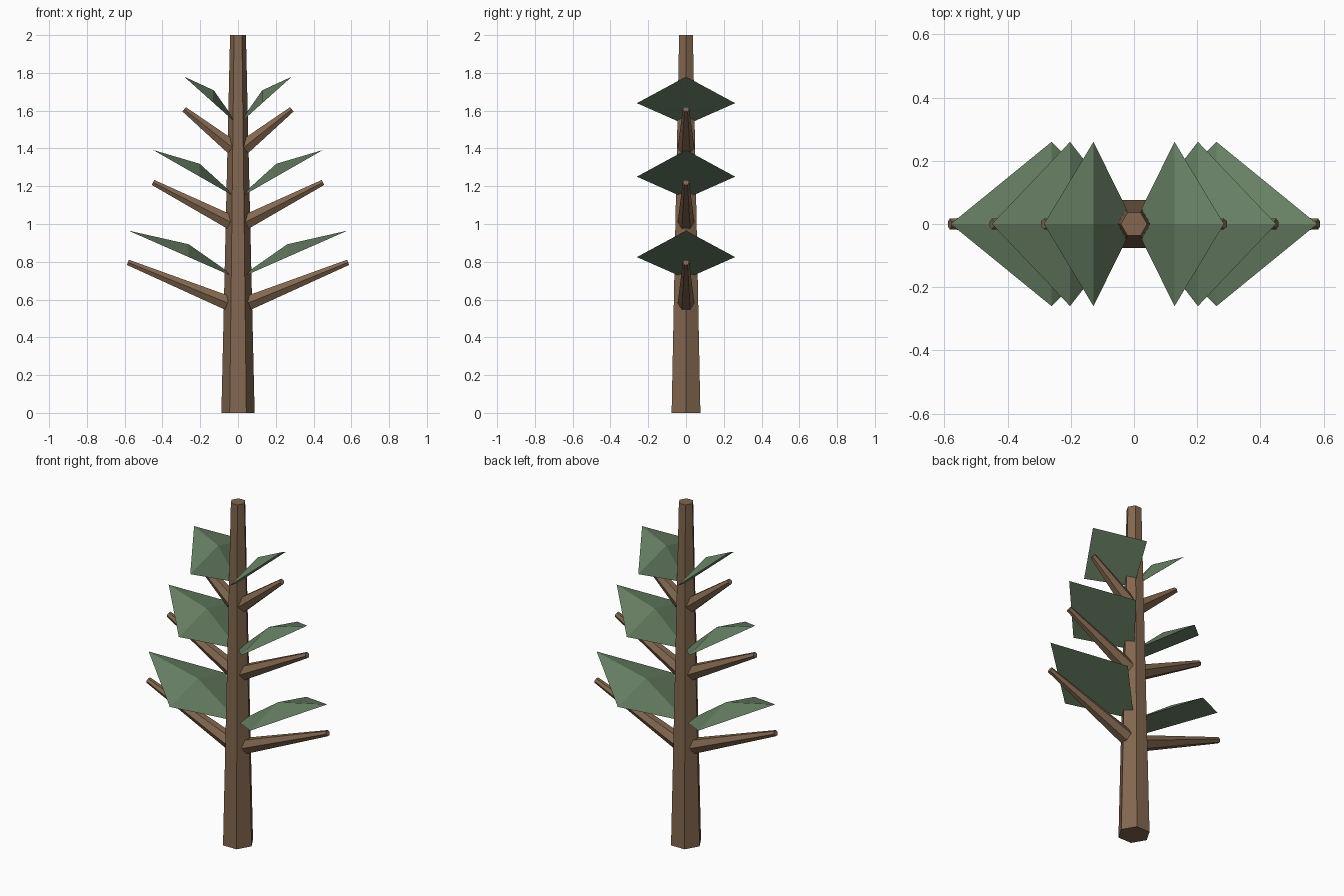
import bpy, bmesh, math
from mathutils import Vector

if "Cube" in bpy.data.objects:
    bpy.data.objects.remove(bpy.data.objects["Cube"])


def material(name, colour):
    m = bpy.data.materials.new(name)
    m.diffuse_color = (*colour, 1)
    m.use_nodes = True
    m.node_tree.nodes["Principled BSDF"].inputs["Base Color"].default_value = m.diffuse_color
    return m


bark = material("bark brown", (0.225, 0.135, 0.078))
green = material("leaf green", (0.14, 0.22, 0.13))


def finish(bm, name, mat):
    bmesh.ops.recalc_face_normals(bm, faces=bm.faces)
    mesh = bpy.data.meshes.new(name)
    bm.to_mesh(mesh)
    bm.free()
    mesh.materials.append(mat)
    obj = bpy.data.objects.new(name, mesh)
    bpy.context.collection.objects.link(obj)


def tapered(name, start, end, r1, r2):
    """Six-sided tapered rod lying in the xz plane."""
    a, b = Vector(start), Vector(end)
    d = (b - a).normalized()
    # u points to +x for the upright trunk; branches get corners at +-y
    u = Vector((1, 0, 0)) if abs(d.z) > 0.99 else Vector((0, 1, 0))
    v = d.cross(u)
    bm = bmesh.new()
    rings = []
    for p, r in ((a, r1), (b, r2)):
        angles = [i * math.pi / 3 for i in range(6)]
        rings.append([bm.verts.new(p + r * (math.cos(t) * u + math.sin(t) * v))
                      for t in angles])
    for i in range(6):
        j = (i + 1) % 6
        bm.faces.new((rings[0][i], rings[0][j], rings[1][j], rings[1][i]))
    bm.faces.new(rings[0])
    bm.faces.new(rings[1])
    finish(bm, name, bark)


def leaf(name, side, reach, z0, z1):
    """Diamond-shaped leaf with a flat underside and a raised middle."""
    x, z = 0.45 * reach, z0 + 0.45 * (z1 - z0)
    bm = bmesh.new()
    rim = [bm.verts.new((side * px, py, pz)) for px, py, pz in
           ((0, 0, z0), (x, -0.26, z), (reach, 0, z1), (x, 0.26, z))]
    peak = bm.verts.new((side * x, 0, z + 0.068))
    for i in range(4):
        bm.faces.new((rim[i], rim[(i + 1) % 4], peak))
    bm.faces.new(rim[::-1])
    finish(bm, name, green)


# Trunk
tapered("trunk", (0, 0, 0), (0, 0, 2), 0.088, 0.042)

# Tiers: branch base (x, z), branch tip (x, z), leaf reach, leaf inner z, outer z
tiers = {
    "lower": ((0.055, 0.582), (0.583, 0.797), 0.58, 0.71, 0.965),
    "middle": ((0.040, 1.010), (0.450, 1.220), 0.45, 1.135, 1.392),
    "upper": ((0.030, 1.405), (0.285, 1.607), 0.285, 1.525, 1.78),
}
for tier, (base, tip, reach, z0, z1) in tiers.items():
    for word, s in (("left", -1), ("right", 1)):
        tapered(f"{tier}_{word}_branch", (s * base[0], 0, base[1]),
                (s * tip[0], 0, tip[1]), 0.044, 0.017)
        leaf(f"{tier}_{word}_leaf", s, reach, z0, z1)
